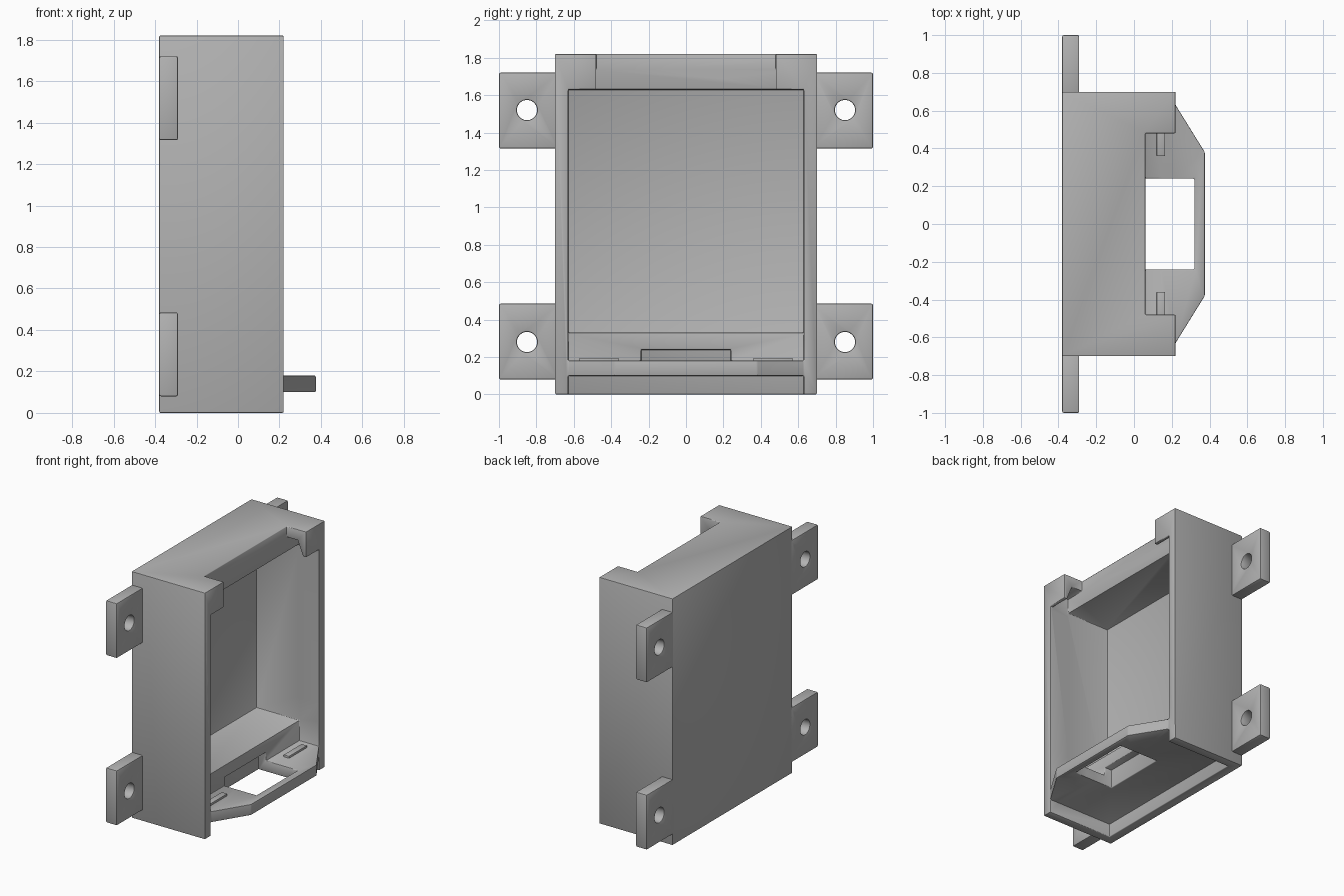
import bpy
import math

old = bpy.data.objects.get("Cube")
if old:
    bpy.data.objects.remove(old, do_unlink=True)

grey = bpy.data.materials.new("plain grey")
grey.use_nodes = True
colour = (0.45, 0.45, 0.45, 1)
grey.diffuse_color = colour
grey.node_tree.nodes["Principled BSDF"].inputs["Base Color"].default_value = colour


def add_mesh(name, verts, faces):
    mesh = bpy.data.meshes.new(name)
    mesh.from_pydata(verts, [], faces)
    mesh.materials.append(grey)
    obj = bpy.data.objects.new(name, mesh)
    bpy.context.collection.objects.link(obj)
    return obj


def prism(name, profile, low, high, axis):
    """Extrude a counter-clockwise profile along y (xz profile) or z (xy profile)."""
    n = len(profile)
    if axis == "z":
        verts = [(a, b, h) for h in (low, high) for a, b in profile]
    else:
        verts = [(a, h, b) for h in (high, low) for a, b in profile]
    faces = [list(reversed(range(n))), list(range(n, 2 * n))]
    faces += [(i, (i + 1) % n, (i + 1) % n + n, i + n) for i in range(n)]
    return add_mesh(name, verts, faces)


def box(name, x, y, z):
    rect = [(x[0], y[0]), (x[1], y[0]), (x[1], y[1]), (x[0], y[1])]
    return prism(name, rect, z[0], z[1], "z")


def apply_modifiers(obj):
    bpy.context.view_layer.update()
    graph = bpy.context.evaluated_depsgraph_get()
    mesh = bpy.data.meshes.new_from_object(obj.evaluated_get(graph))
    obj.modifiers.clear()
    obj.data = mesh


def combine(obj, other, operation):
    mod = obj.modifiers.new(operation, "BOOLEAN")
    mod.operation = operation
    mod.solver = "EXACT"
    mod.object = other
    apply_modifiers(obj)
    bpy.data.objects.remove(other, do_unlink=True)


def soften(obj, width=0.008):
    mod = obj.modifiers.new("soft edges", "BEVEL")
    mod.width = width
    mod.segments = 2
    mod.limit_method = "ANGLE"
    mod.angle_limit = math.radians(30)
    apply_modifiers(obj)
    bpy.ops.object.select_all(action="DESELECT")
    obj.select_set(True)
    bpy.context.view_layer.objects.active = obj
    bpy.ops.object.shade_smooth_by_angle(angle=math.radians(35))


# Main housing, open towards +x
inner = (-0.63, 0.63)
housing = box("housing", (-0.38, 0.22), (-0.7, 0.7), (0, 1.82))
cuts = [
    box("cavity", (-0.29, 0.4), inner, (0.33, 1.63)),
    box("front_slot", (0.06, 0.4), inner, (0.18, 0.5)),
    box("underside_recess", (-0.31, 0.4), inner, (-0.1, 0.10)),
    box("top_notch", (0.06, 0.4), (-0.48, 0.48), (1.5, 1.95)),
    prism("clip_groove", [(0.06, 1.6), (0.207, 1.6), (0.15, 1.74), (0.06, 1.74)],
          inner[0], inner[1], "y"),
]
for cutter in cuts:
    combine(housing, cutter, "DIFFERENCE")

# Tapered tongue with a connector opening reaching into the lower block
tongue = prism("tongue", [(0.15, -0.63), (0.22, -0.63), (0.375, -0.38),
                          (0.375, 0.38), (0.22, 0.63), (0.15, 0.63)], 0.10, 0.18, "z")
combine(housing, tongue, "UNION")
combine(housing, box("opening", (0.0, 0.32), (-0.24, 0.24), (0.05, 0.24)), "DIFFERENCE")
soften(housing, 0.006)

for side, label in ((1, "left"), (-1, "right")):
    # Small raised rib on the tongue
    y = sorted((side * 0.36, side * 0.57))
    rib = box(label + "_rib", (0.12, 0.165), y, (0.17, 0.195))
    soften(rib, 0.003)

    # Mounting ears with screw holes
    for level, low, high, hole_z in (("lower", 0.08, 0.485, 0.28),
                                     ("upper", 1.315, 1.72, 1.52)):
        y = sorted((side * 0.68, side))
        ear = box(f"{label}_{level}_ear", (-0.38, -0.29), y, (low, high))
        bpy.ops.mesh.primitive_cylinder_add(
            vertices=32, radius=0.054, depth=0.4,
            location=(-0.33, side * 0.85, hole_z), rotation=(0, math.pi / 2, 0))
        combine(ear, bpy.context.object, "DIFFERENCE")
        soften(ear)
